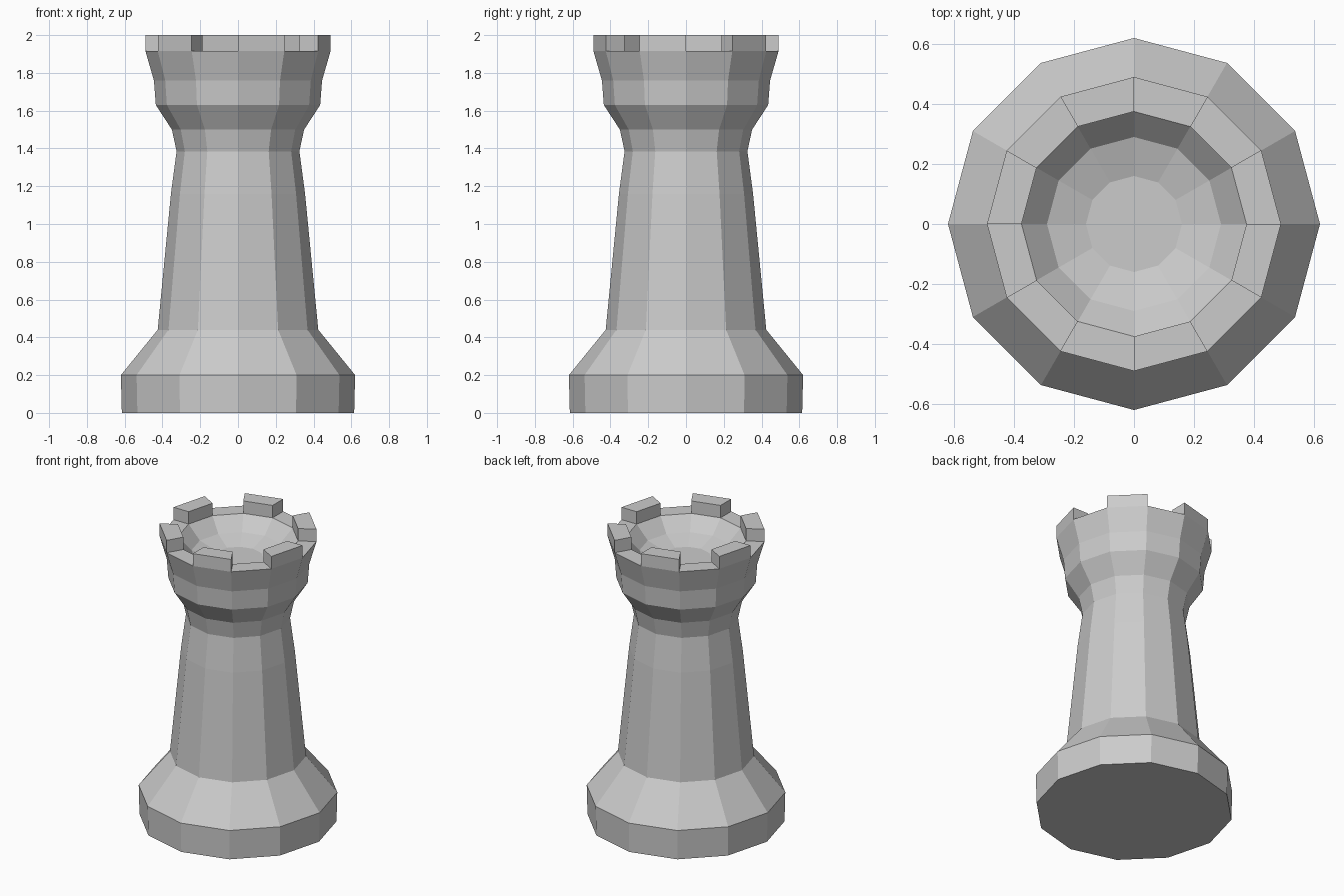
import bpy, bmesh
from math import cos, sin, pi

if "Cube" in bpy.data.objects:
    bpy.data.objects.remove(bpy.data.objects["Cube"])

SIDES = 12


def point(radius, index, z):
    a = 2 * pi * index / SIDES
    return (radius * cos(a), radius * sin(a), z)


def finish(bm, name):
    bmesh.ops.recalc_face_normals(bm, faces=bm.faces)
    mesh = bpy.data.meshes.new(name)
    bm.to_mesh(mesh)
    bm.free()
    obj = bpy.data.objects.new(name, mesh)
    bpy.context.collection.objects.link(obj)
    return obj


# Tower: (radius, z) profile from the foot, up the outside, over the rim, into the bowl
profile = [
    (0.615, 0.0), (0.62, 0.2), (0.425, 0.44), (0.355, 1.16), (0.325, 1.385),
    (0.35, 1.5), (0.435, 1.63), (0.445, 1.76), (0.49, 1.915),
    (0.375, 1.915), (0.29, 1.825), (0.16, 1.785),
]
bm = bmesh.new()
rings = [[bm.verts.new(point(r, i, z)) for i in range(SIDES)] for r, z in profile]
for low, high in zip(rings, rings[1:]):
    for i in range(SIDES):
        j = (i + 1) % SIDES
        bm.faces.new((low[i], low[j], high[j], high[i]))
bm.faces.new(rings[0])
bm.faces.new(rings[-1])
# Battlements: raise every other rim segment
rim = [f for f in bm.faces if all(abs(v.co.z - 1.915) < 1e-4 for v in f.verts)]
bm.normal_update()
finish(bm, "tower")

bm = bmesh.new()
for i in range(1, SIDES, 2):
    layers = []
    for z in (1.915, 2.0):
        layers.append([bm.verts.new(point(r, k, z))
                       for r, k in ((0.49, i), (0.49, i + 1), (0.375, i + 1), (0.375, i))])
    low, high = layers
    bm.faces.new(low)
    bm.faces.new(high)
    for a in range(4):
        b = (a + 1) % 4
        bm.faces.new((low[a], low[b], high[b], high[a]))
finish(bm, "battlements")
